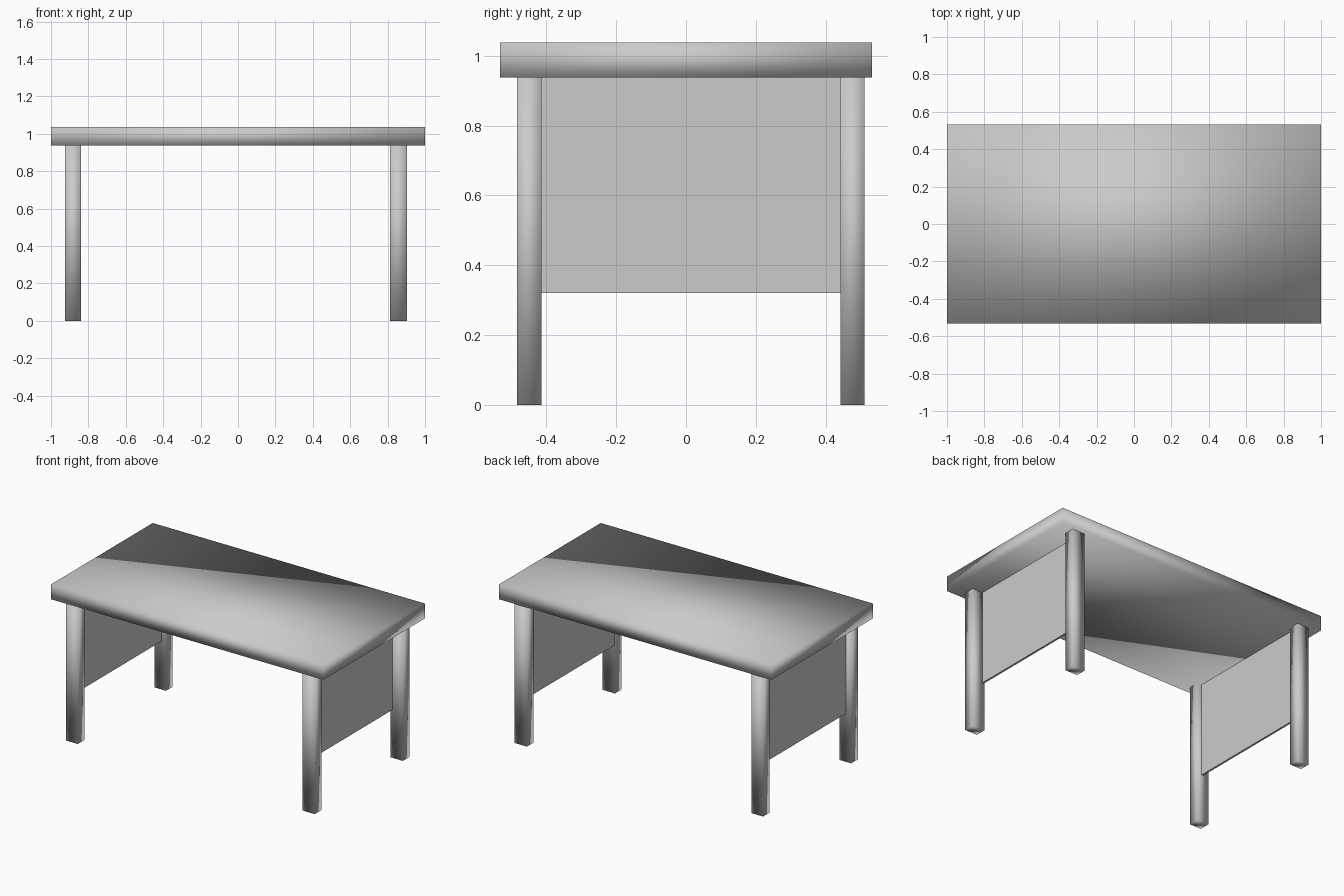
import bpy

if "Cube" in bpy.data.objects:
    bpy.data.objects.remove(bpy.data.objects["Cube"])


def box(name, x, y, z, smooth=True):
    """Axis-aligned box from (min, max) ranges."""
    bpy.ops.mesh.primitive_cube_add(size=1)
    ob = bpy.context.object
    ob.name = name
    for v in ob.data.vertices:
        v.co = [r[0] if c < 0 else r[1] for c, r in zip(v.co, (x, y, z))]
    if smooth:
        bpy.ops.object.shade_smooth()
    return ob


UNDER = 0.937
leg_x = {"left": (-0.924, -0.839), "right": (0.812, 0.903)}
leg_y = {"front": (-0.484, -0.414), "back": (0.442, 0.511)}
panel_x = {"left": (-0.885, -0.872), "right": (0.815, 0.828)}

# Table top slab
box("table_top", (-1, 1), (-0.533, 0.533), (UNDER, 1.037))

for side, x in leg_x.items():
    # Legs, softly shaded like the top
    for end, y in leg_y.items():
        box(f"{end}_{side}_leg", x, y, (0, UNDER))
    # Thin flat panel between the two legs at this end
    box(f"{side}_side_panel", panel_x[side],
        (leg_y["front"][1], leg_y["back"][0]), (0.32, UNDER), smooth=False)
